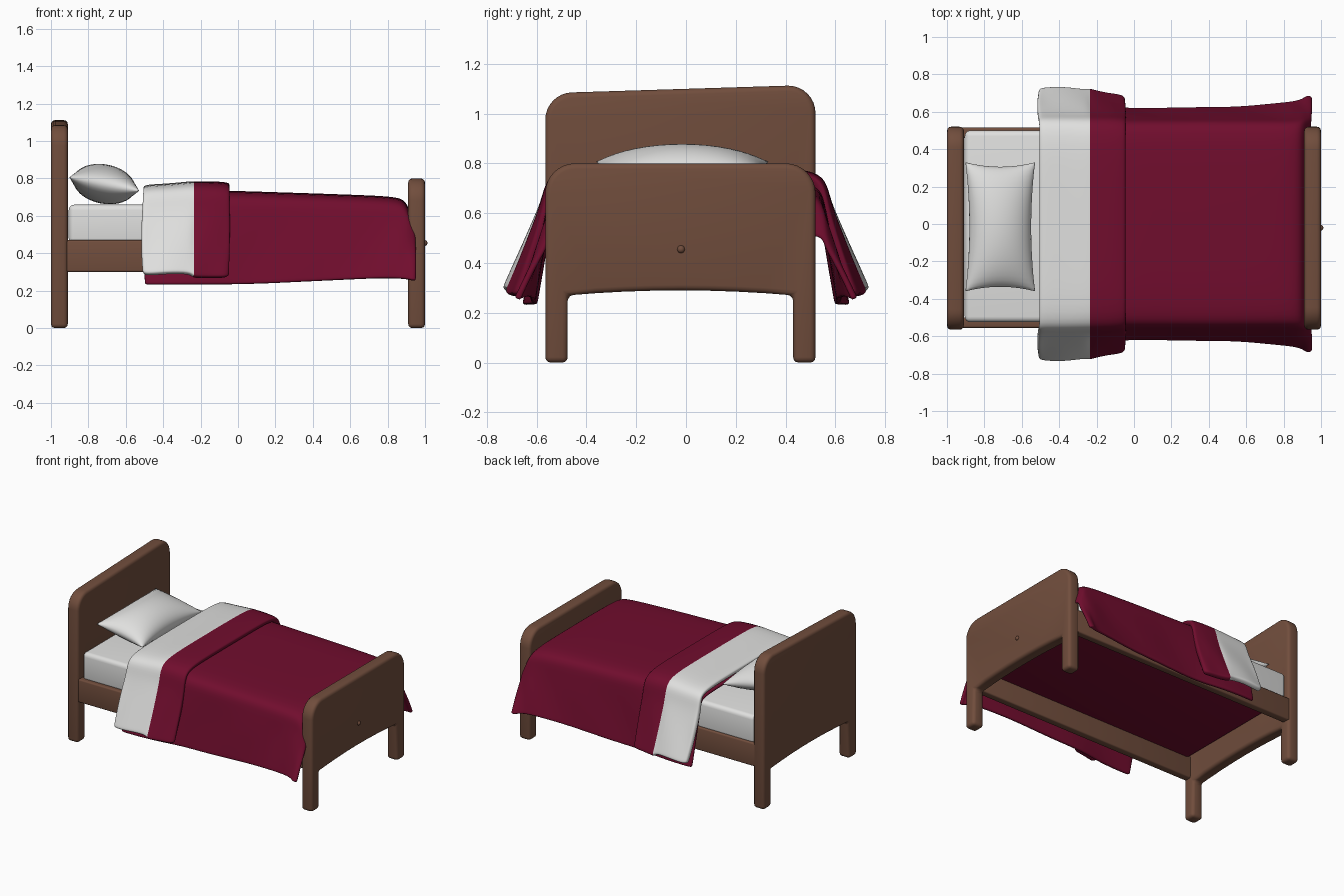
import bpy, bmesh, math
from mathutils import Matrix

if "Cube" in bpy.data.objects:
    bpy.data.objects.remove(bpy.data.objects["Cube"])


def material(name, rgb):
    m = bpy.data.materials.new(name)
    m.diffuse_color = (*rgb, 1)
    m.use_nodes = True
    m.node_tree.nodes["Principled BSDF"].inputs["Base Color"].default_value = m.diffuse_color
    return m


wood = material("brown_wood", (0.165, 0.075, 0.046))
crimson = material("crimson_cloth", (0.165, 0.004, 0.027))
white = material("white_linen", (0.74, 0.74, 0.73))


def add_object(name, bm, mats, angle=None):
    bm.normal_update()
    me = bpy.data.meshes.new(name)
    bm.to_mesh(me)
    bm.free()
    ob = bpy.data.objects.new(name, me)
    bpy.context.collection.objects.link(ob)
    for m in mats:
        me.materials.append(m)
    if angle is None:
        for p in me.polygons:
            p.use_smooth = True
    return ob


def bevel(ob, width, segments):
    b = ob.modifiers.new("Bevel", "BEVEL")
    b.width, b.segments = width, segments
    b.limit_method, b.angle_limit = "ANGLE", math.radians(40)
    bpy.ops.object.select_all(action="DESELECT")
    ob.select_set(True)
    bpy.context.view_layer.objects.active = ob
    bpy.ops.object.modifier_apply(modifier=b.name)
    bpy.ops.object.shade_smooth_by_angle(angle=math.radians(40))


def box(name, x, y, z, mats, width, segments=3):
    bm = bmesh.new()
    bmesh.ops.create_cube(bm, size=1)
    for v in bm.verts:
        v.co = [r[0] if c < 0 else r[1] for c, r in zip(v.co, (x, y, z))]
    ob = add_object(name, bm, mats, 40)
    bevel(ob, width, segments)
    return ob


# Head and foot boards: rounded top corners, two legs, shallow arch between
def board(name, x0, x1, left_top, right_top, r):
    y0, y1, leg = -0.565, 0.52, 0.09
    pts = [(y0, 0), (y0 + leg, 0), (y0 + leg, 0.27)]
    a, b = y0 + leg, y1 - leg
    for i in range(1, 8):
        t = i / 8
        pts.append((a + (b - a) * t, 0.27 + 0.08 * t * (1 - t)))
    pts += [(b, 0.27), (b, 0), (y1, 0)]
    for i in range(9):
        w = math.pi / 2 * i / 8
        pts.append((y1 - r + r * math.cos(w), right_top - r + r * math.sin(w)))
    for i in range(9):
        w = math.pi / 2 * (1 + i / 8)
        pts.append((y0 + r + r * math.cos(w), left_top - r + r * math.sin(w)))
    bm = bmesh.new()
    face = bm.faces.new([bm.verts.new((x0, y, z)) for y, z in pts])
    ext = bmesh.ops.extrude_face_region(bm, geom=[face])
    for v in ext["geom"]:
        if isinstance(v, bmesh.types.BMVert):
            v.co.x = x1
    bmesh.ops.recalc_face_normals(bm, faces=bm.faces)
    ob = add_object(name, bm, [wood], 40)
    bevel(ob, 0.022, 3)


board("headboard", -1.0, -0.91, 1.085, 1.112, 0.11)
board("footboard", 0.91, 1.0, 0.80, 0.80, 0.12)

# Side rails
box("front_rail", (-0.93, 0.93), (-0.555, -0.50), (0.30, 0.47), [wood], 0.01)
box("back_rail", (-0.93, 0.93), (0.46, 0.515), (0.30, 0.47), [wood], 0.01)

# Button on the footboard
bm = bmesh.new()
bmesh.ops.create_uvsphere(bm, u_segments=12, v_segments=8, radius=0.016,
                          matrix=Matrix.Translation((0.997, -0.02, 0.455)))
add_object("footboard_button", bm, [wood])

# Mattress with a crimson underside
mattress = box("mattress", (-0.905, 0.905), (-0.525, 0.50), (0.45, 0.66),
               [white, crimson], 0.03, 4)
for p in mattress.data.polygons:
    if p.normal.z < -0.5:
        p.material_index = 1


# Draped cloth: one cross-section per x station, mirrored to both sides
# station = (x, top z, shoulder half-width, shoulder z, hem half-width, hem z)
def drape(name, stations, mats, thickness, split=None):
    bm = bmesh.new()
    rows = []
    for k, (x, top, sw, sz, hw, hz) in enumerate(stations):
        half = [(0.0, top), (0.25, top), (sw - 0.08, top - 0.005),
                (sw - 0.015, (top + sz) / 2 + 0.015), (sw, sz)]
        for t in (0.33, 0.66, 0.95, 1.0):
            ripple = 0.008 * math.sin(2.3 * k + 4 * t)
            half.append((sw + (hw - sw) * t + ripple, sz + (hz - sz) * t))
        line = [(-y, z) for y, z in half[:0:-1]] + half
        rows.append([bm.verts.new((x, y, z)) for y, z in line])
    for a, b in zip(rows, rows[1:]):
        for j in range(len(a) - 1):
            f = bm.faces.new((a[j], b[j], b[j + 1], a[j + 1]))
            if split is not None and f.calc_center_median().x < split:
                f.material_index = 1
    ob = add_object(name, bm, mats)
    s = ob.modifiers.new("Thickness", "SOLIDIFY")
    s.thickness, s.offset = thickness, -1
    d = ob.modifiers.new("Smooth", "SUBSURF")
    d.levels = d.render_levels = 2


drape("blanket", [
    (-0.50, 0.715, 0.555, 0.63, 0.66, 0.235),
    (-0.47, 0.72, 0.555, 0.63, 0.66, 0.235),
    (-0.25, 0.73, 0.555, 0.63, 0.65, 0.235),
    (-0.04, 0.735, 0.56, 0.63, 0.625, 0.235),
    (0.15, 0.728, 0.56, 0.62, 0.62, 0.24),
    (0.35, 0.722, 0.56, 0.62, 0.625, 0.25),
    (0.55, 0.715, 0.56, 0.61, 0.635, 0.26),
    (0.74, 0.708, 0.56, 0.60, 0.64, 0.27),
    (0.85, 0.70, 0.56, 0.59, 0.66, 0.27),
    (0.90, 0.68, 0.565, 0.57, 0.675, 0.265),
    (0.925, 0.60, 0.57, 0.52, 0.685, 0.26),
    (0.955, 0.52, 0.575, 0.46, 0.69, 0.26),
], [crimson], 0.025)

# Folded-back end: white lining showing, then a crimson band
drape("folded_cover", [
    (-0.512, 0.755, 0.58, 0.64, 0.73, 0.30),
    (-0.49, 0.768, 0.58, 0.645, 0.735, 0.29),
    (-0.38, 0.772, 0.58, 0.65, 0.735, 0.30),
    (-0.255, 0.785, 0.58, 0.65, 0.73, 0.30),
    (-0.235, 0.785, 0.58, 0.65, 0.725, 0.28),
    (-0.215, 0.785, 0.58, 0.65, 0.72, 0.275),
    (-0.13, 0.785, 0.58, 0.645, 0.71, 0.275),
    (-0.06, 0.78, 0.575, 0.64, 0.69, 0.275),
    (-0.04, 0.77, 0.57, 0.63, 0.67, 0.28),
], [crimson, white], 0.04, split=-0.235)

# Pillow: two puffed sheets with pinched, pulled-out corners
n = 20
bm = bmesh.new()
for side in (1, -1):
    grid = []
    for i in range(n + 1):
        u = math.sin(math.pi / 2 * (2 * i / n - 1))
        row = []
        for j in range(n + 1):
            v = math.sin(math.pi / 2 * (2 * j / n - 1))
            puff = ((1 - u * u) * (1 - v * v)) ** 0.5
            row.append(bm.verts.new((0.19 * u * (1 - 0.12 * (1 - v * v)),
                                     0.345 * v * (1 - 0.07 * (1 - u * u)),
                                     side * 0.105 * puff)))
        grid.append(row)
    for i in range(n):
        for j in range(n):
            q = [grid[i][j], grid[i + 1][j], grid[i + 1][j + 1], grid[i][j + 1]]
            bm.faces.new(q if side > 0 else q[::-1])
bmesh.ops.remove_doubles(bm, verts=bm.verts, dist=0.0005)
bmesh.ops.rotate(bm, verts=bm.verts, matrix=Matrix.Rotation(math.radians(11), 3, "Y"))
bmesh.ops.translate(bm, verts=bm.verts, vec=(-0.715, -0.015, 0.77))
add_object("pillow", bm, [white])
